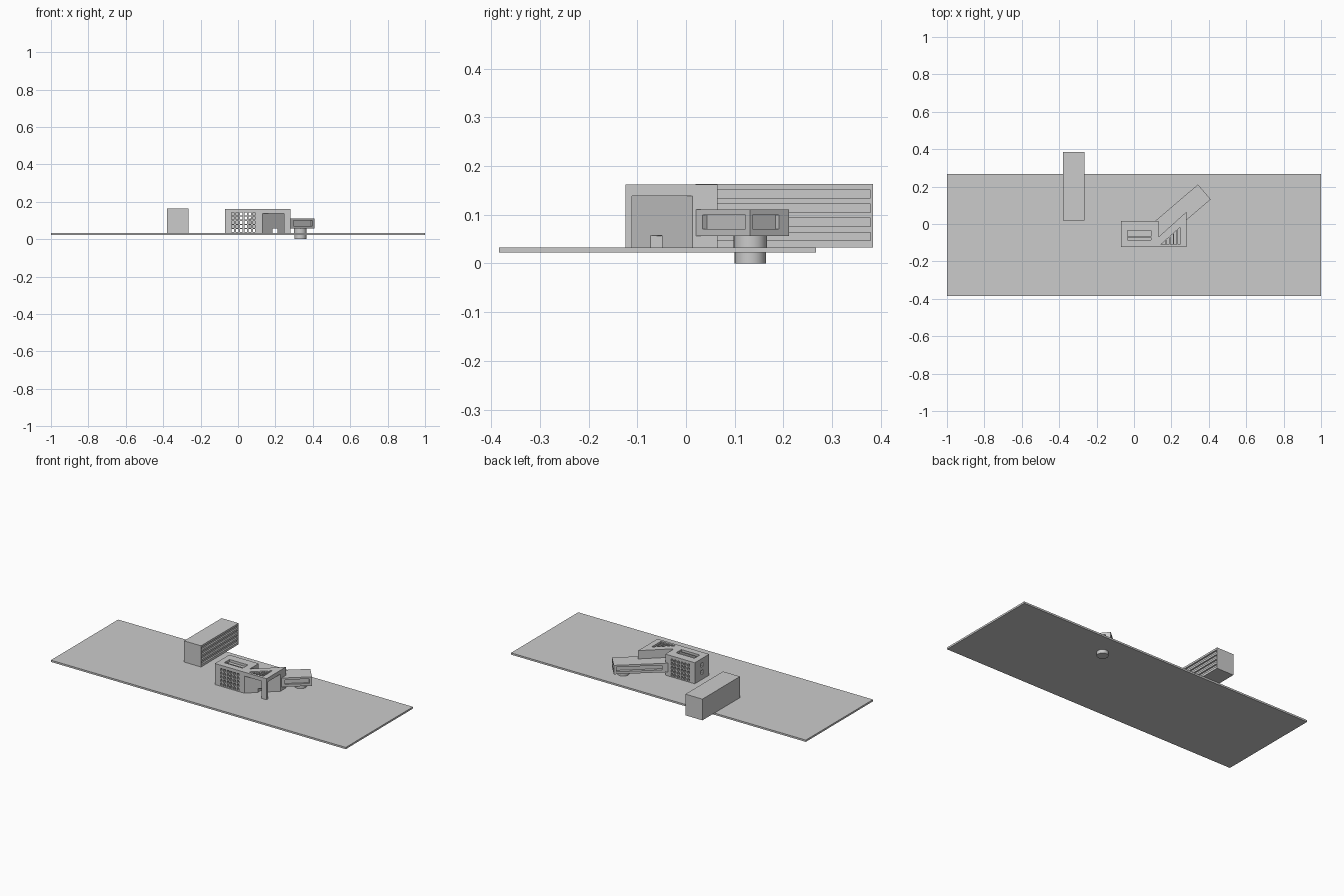
import bpy, bmesh
from math import radians, cos, sin
from mathutils import Matrix, Vector

if "Cube" in bpy.data.objects:
    bpy.data.objects.remove(bpy.data.objects["Cube"])

BASE, TOP = 0.033, 0.162


def finish(name, bm):
    bmesh.ops.recalc_face_normals(bm, faces=bm.faces)
    me = bpy.data.meshes.new(name)
    bm.to_mesh(me)
    bm.free()
    ob = bpy.data.objects.new(name, me)
    bpy.context.collection.objects.link(ob)
    return ob


def add_box(bm, x0, x1, y0, y1, z0, z1):
    m = (Matrix.Translation(((x0 + x1) / 2, (y0 + y1) / 2, (z0 + z1) / 2))
         @ Matrix.Diagonal((x1 - x0, y1 - y0, z1 - z0, 1)))
    bmesh.ops.create_cube(bm, size=1, matrix=m)


def boxes(name, items):
    bm = bmesh.new()
    for b in items:
        add_box(bm, *b)
    return finish(name, bm)


def prism(name, pts, z0, z1):
    bm = bmesh.new()
    f = bm.faces.new([bm.verts.new((x, y, z0)) for x, y in pts])
    r = bmesh.ops.extrude_face_region(bm, geom=[f])
    bmesh.ops.translate(bm, vec=(0, 0, z1 - z0),
                        verts=[v for v in r["geom"] if isinstance(v, bmesh.types.BMVert)])
    return finish(name, bm)


def cut(ob, cutter):
    m = ob.modifiers.new("cut", 'BOOLEAN')
    m.operation = 'DIFFERENCE'
    m.solver = 'EXACT'
    m.object = cutter
    bpy.context.view_layer.objects.active = ob
    bpy.ops.object.modifier_apply(modifier=m.name)
    bpy.data.objects.remove(cutter)


# Site plate
boxes("site_plate", [(-1, 1, -0.384, 0.267, 0.022, BASE)])

# Long slab block with horizontal grooves on its inner side
slab = boxes("slab_block", [(-0.38, -0.265, 0.02, 0.384, BASE, 0.163)])
cut(slab, boxes("slab_cutter", [(-0.275, -0.25, 0.025, 0.379, z, z + 0.017)
                                for z in (0.047, 0.076, 0.105, 0.134)]))

# Main block: window grid front and back, side windows, roof well
X0, X1, Y0, Y1 = -0.07, 0.13, -0.124, 0.015
main = boxes("main_block", [(X0, X1, Y0, Y1, BASE, TOP)])
holes = []
for i in range(6):
    x = -0.027 + i * 0.0225
    for j in range(5):
        z = 0.037 + j * 0.0225
        w, h = 0.0065, 0.016
        if j == 0 or 2 <= i <= 4:
            holes.append((x - w, x + w, Y0 - 0.01, Y1 + 0.01, z, z + h))
        else:
            holes.append((x - w, x + w, Y0 - 0.01, Y0 + 0.02, z, z + h))
            holes.append((x - w, x + w, Y1 - 0.02, Y1 + 0.01, z, z + h))
for z in (0.065, 0.11):
    holes.append((X0 - 0.01, X0 + 0.015, -0.067, -0.043, z, z + 0.025))
holes.append((-0.034, 0.091, -0.085, -0.034, 0.147, TOP + 0.01))
cut(main, boxes("main_cutter", holes))
boxes("roof_well_bar", [(-0.034, 0.091, -0.072, -0.066, 0.147, 0.156)])

# Diagonal wing wall with a doorway
wall = prism("wing_wall", [(0.13, -0.07), (0.28, 0.065), (0.28, 0.013), (0.13, -0.122)],
             BASE, TOP)
cut(wall, boxes("door_cutter", [(0.185, 0.211, -0.12, 0.05, BASE - 0.01, 0.057)]))

# Open canopy: edge beams, corner column and louvres
boxes("canopy_front_beam", [(0.13, 0.28, -0.124, -0.109, 0.138, TOP)])
boxes("canopy_side_beam", [(0.246, 0.28, -0.109, 0.013, 0.138, TOP)])
boxes("canopy_column", [(0.246, 0.28, -0.124, -0.111, BASE, 0.138)])
for i in range(4):
    x = 0.168 + i * 0.02
    boxes("canopy_louvre_%d" % (i + 1),
          [(x, x + 0.006, -0.109, -0.122 + 0.9 * (x - 0.127), 0.14, 0.16)])

# Raised arm crossing the wing, built along x then turned
L, H = 0.37, 0.0525
arm = boxes("raised_arm", [(-L, 0, -H, H, 0.056, 0.111)])
cut(arm, boxes("arm_cutter", [
    (-0.27, -0.015, H - 0.018, H + 0.01, 0.071, 0.099),
    (-0.15, -0.015, -H - 0.01, -H + 0.012, 0.071, 0.099),
    (-0.010, 0.01, -0.046, 0.025, 0.071, 0.099)]))
arm.data.transform(Matrix.Translation((0.376, 0.1715, 0)) @ Matrix.Rotation(radians(40.5), 4, 'Z'))
# trim the arm where it would poke past the wing into the open court
cut(arm, prism("arm_trim", [(0.0, -0.239), (0.279, 0.0125), (0.279, -0.3), (0.0, -0.3)], 0, 0.2))

# Round pier under the arm
for name, r, z0, z1 in (("pier_upper", 0.034, BASE, 0.057), ("pier_lower", 0.032, 0.0, BASE)):
    bm = bmesh.new()
    bmesh.ops.create_cone(bm, cap_ends=True, segments=32, radius1=r, radius2=r, depth=z1 - z0,
                          matrix=Matrix.Translation((0.333, 0.132, (z0 + z1) / 2)))
    ob = finish(name, bm)
    bpy.ops.object.select_all(action='DESELECT')
    ob.select_set(True)
    bpy.context.view_layer.objects.active = ob
    bpy.ops.object.shade_smooth_by_angle()
